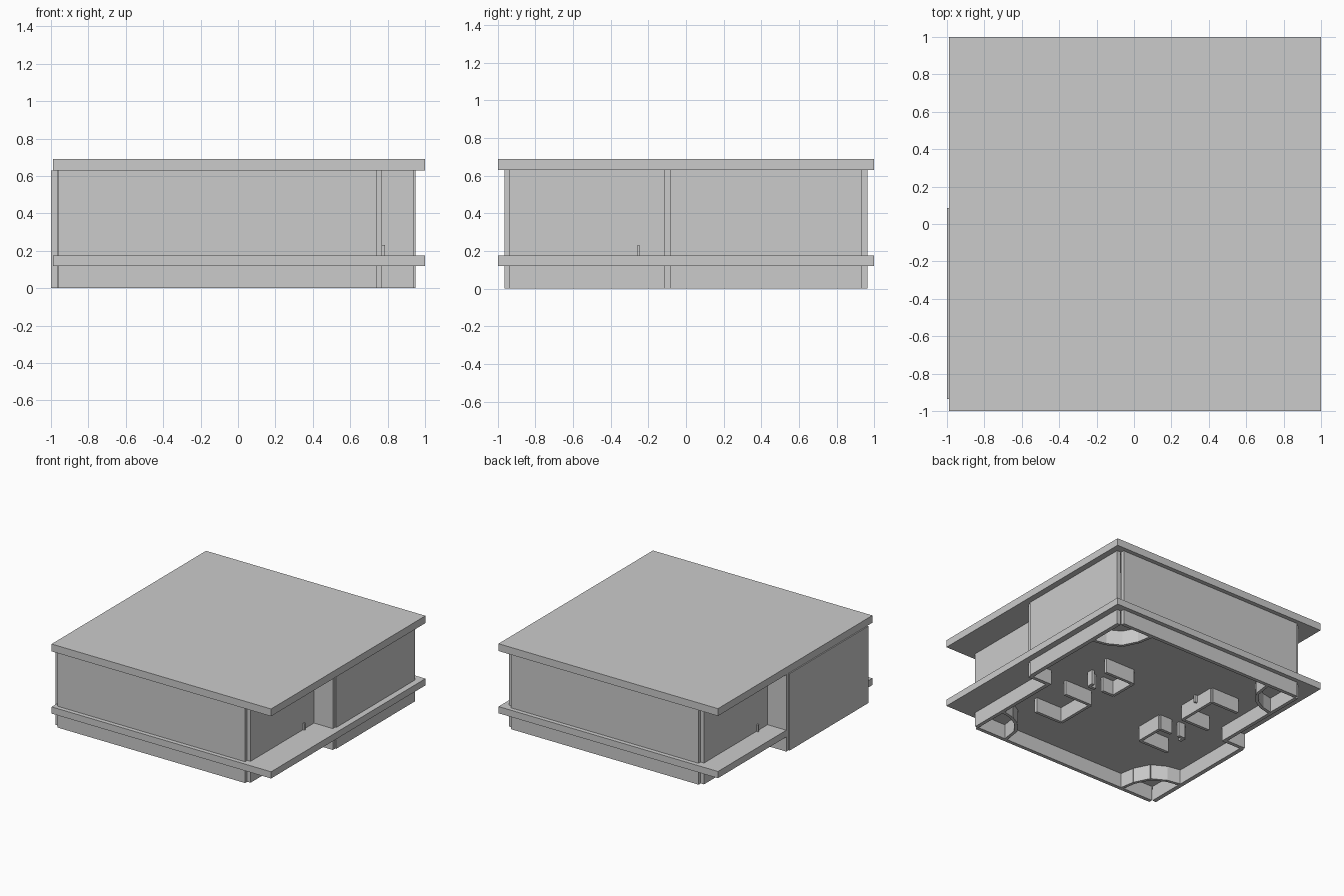
import bpy
from math import atan2, hypot
from mathutils import Vector

if "Cube" in bpy.data.objects:
    bpy.data.objects.remove(bpy.data.objects["Cube"])

CX = -0.025          # walls repeat by a half turn about (CX, 0)
WALL_TOP = 0.63


def box(name, x0, x1, y0, y1, z0, z1, rot=0.0):
    bpy.ops.mesh.primitive_cube_add(size=1, location=((x0 + x1) / 2, (y0 + y1) / 2, (z0 + z1) / 2))
    ob = bpy.context.object
    ob.name = name
    ob.scale = (x1 - x0, y1 - y0, z1 - z0)
    ob.rotation_euler.z = rot
    bpy.ops.object.transform_apply(location=False, rotation=False, scale=True)
    return ob


def pair(name, x0, x1, y0, y1, z0=0.0, z1=WALL_TOP):
    """A panel and its half-turn twin."""
    box(name, x0, x1, y0, y1, z0, z1)
    box(name + "_opposite", 2 * CX - x1, 2 * CX - x0, -y1, -y0, z0, z1)


def run(name, pts, t=0.025):
    """Thin partition following a path, with its half-turn twin."""
    for tag, s in (("", 1), ("_opposite", -1)):
        for i in range(len(pts) - 1):
            a, b = [Vector((CX + s * (p[0] - CX), s * p[1])) for p in pts[i:i + 2]]
            c, d = (a + b) / 2, b - a
            L = hypot(*d)
            box(f"{name}{tag}_{i}", c.x - L / 2, c.x + L / 2, c.y - t / 2, c.y + t / 2,
                0, WALL_TOP, atan2(d.y, d.x))


# floor and roof slabs
box("floor_slab", -0.99, 1.0, -1, 1, 0.12, 0.175)
box("roof_slab", -0.99, 1.0, -1, 1, 0.63, 0.69)

# outer walls
pair("long_wall", -0.96, 0.74, -0.965, -0.935)
pair("recessed_wall", 0.74, 0.77, -0.938, -0.115)
pair("step_wall", 0.74, 0.94, -0.115, -0.085)
pair("side_wall", 0.915, 0.95, -0.085, 0.935)

# door handles
pair("door_handle", 0.77, 0.785, -0.26, -0.245, 0.15, 0.23)
pair("inner_handle", 0.27, 0.295, -0.33, -0.315, 0.06, 0.23)

# inner rooms
run("bracket_room", [(0.54, 0.31), (0.27, 0.31), (0.27, 0.08), (0.38, 0.08)])
run("room_post", [(0.44, 0.07), (0.50, 0.07), (0.50, 0.12)])
run("u_room", [(0.56, -0.48), (0.31, -0.48), (0.31, -0.14), (0.56, -0.14)])

# faceted corner closets
run("wide_corner_closet", [(0.62, 0.935), (0.64, 0.82), (0.70, 0.70), (0.81, 0.64), (0.915, 0.62)])
run("recess_corner_closet", [(0.47, -0.935), (0.49, -0.80), (0.56, -0.71), (0.65, -0.66), (0.74, -0.64)])
